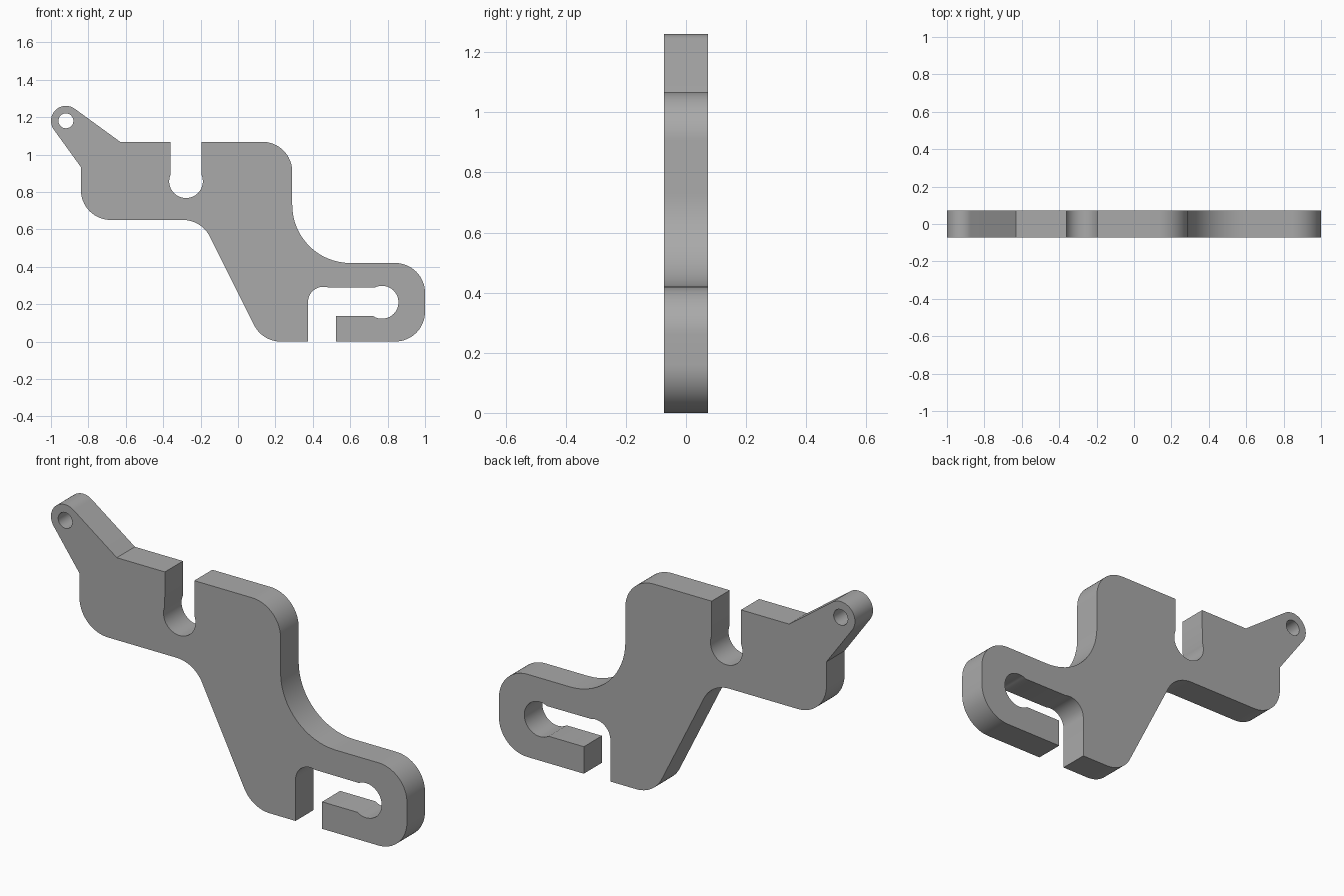
import bpy
from math import sin, cos, tan, radians
from mathutils import Vector

if "Cube" in bpy.data.objects:
    bpy.data.objects.remove(bpy.data.objects["Cube"])

HALF_DEPTH = 0.0725
TOP = 1.068
R = 0.16


def arc(x, z, r, start, end, steps=24):
    """Points on a circular arc, angles in degrees."""
    angles = [radians(start + (end - start) * i / steps) for i in range(steps + 1)]
    return [Vector((x + r * cos(a), z + r * sin(a))) for a in angles]


def fillet(prev, corner, nxt, r, steps=16):
    """Replace a corner with a tangent arc."""
    a, b = (prev - corner).normalized(), (nxt - corner).normalized()
    half = a.angle(b) / 2
    centre = corner + (a + b).normalized() * (r / sin(half))
    start = corner + a * (r / tan(half)) - centre
    end = corner + b * (r / tan(half)) - centre
    sweep = start.angle(end)
    return [centre + (start * sin((1 - i / steps) * sweep)
                      + end * sin(i / steps * sweep)) / sin(sweep)
            for i in range(steps + 1)]


def outline(items):
    """Join corners (x, z, radius) and ready-made arcs into one loop."""
    ends = [(i[0], i[-1]) if isinstance(i, list) else (Vector(i[:2]),) * 2 for i in items]
    points = []
    for k, item in enumerate(items):
        if isinstance(item, list):
            points += item
        elif item[2]:
            points += fillet(ends[k - 1][1], ends[k][0],
                             ends[(k + 1) % len(items)][0], item[2])
        else:
            points.append(ends[k][0])
    return points


plate_outline = outline([
    # lug and left block
    (-0.63, TOP, 0), arc(-0.92, 1.18, 0.08, 54, 216.5), (-0.84, 0.933, 0),
    (-0.84, 0.65, R),
    # sloping leg
    (-0.195, 0.65, R), (0.13, 0, R), (0.374, 0, 0),
    # lower keyhole slot
    arc(0.457, 0.21, 0.083, 180, 72), arc(0.77, 0.21, 0.088, 117.6, -124),
    (0.523, 0.137, 0), (0.523, 0, 0),
    # hook and right shoulder
    (1, 0, R), (1, 0.42, R), (0.29, 0.42, 0.31), (0.29, TOP, R),
    # upper keyhole slot
    (-0.195, TOP, 0), arc(-0.278, 0.857, 0.09, 22.7, -202.7), (-0.36, TOP, 0),
])
lug_hole = arc(-0.92, 1.18, 0.04, 0, 345, 23)

# filled profile extruded through the plate thickness
curve = bpy.data.curves.new("plate_profile", "CURVE")
curve.dimensions = "2D"
curve.fill_mode = "BOTH"
curve.extrude = HALF_DEPTH
for loop in (plate_outline, lug_hole):
    spline = curve.splines.new("POLY")
    spline.points.add(len(loop) - 1)
    for point, p in zip(spline.points, loop):
        point.co = (p.x, p.y, 0, 1)
    spline.use_cyclic_u = True

plate = bpy.data.objects.new("bracket_plate", curve)
bpy.context.collection.objects.link(plate)
plate.rotation_euler.x = radians(90)
bpy.ops.object.select_all(action="DESELECT")
plate.select_set(True)
bpy.context.view_layer.objects.active = plate
bpy.ops.object.convert(target="MESH")
plate = bpy.context.object
plate.name = "bracket_plate"

# weld the caps to the rim and shade the curved walls smooth
bpy.ops.object.mode_set(mode="EDIT")
bpy.ops.mesh.select_all(action="SELECT")
bpy.ops.mesh.remove_doubles(threshold=0.0001)
bpy.ops.mesh.normals_make_consistent(inside=False)
bpy.ops.object.mode_set(mode="OBJECT")
bpy.ops.object.transform_apply(location=False, rotation=True, scale=False)
bpy.ops.object.shade_smooth_by_angle(angle=radians(30))

grey = bpy.data.materials.new("plain_grey")
grey.use_nodes = True
colour = (0.4, 0.4, 0.4, 1)
grey.diffuse_color = colour
grey.node_tree.nodes["Principled BSDF"].inputs["Base Color"].default_value = colour
plate.data.materials.clear()
plate.data.materials.append(grey)
